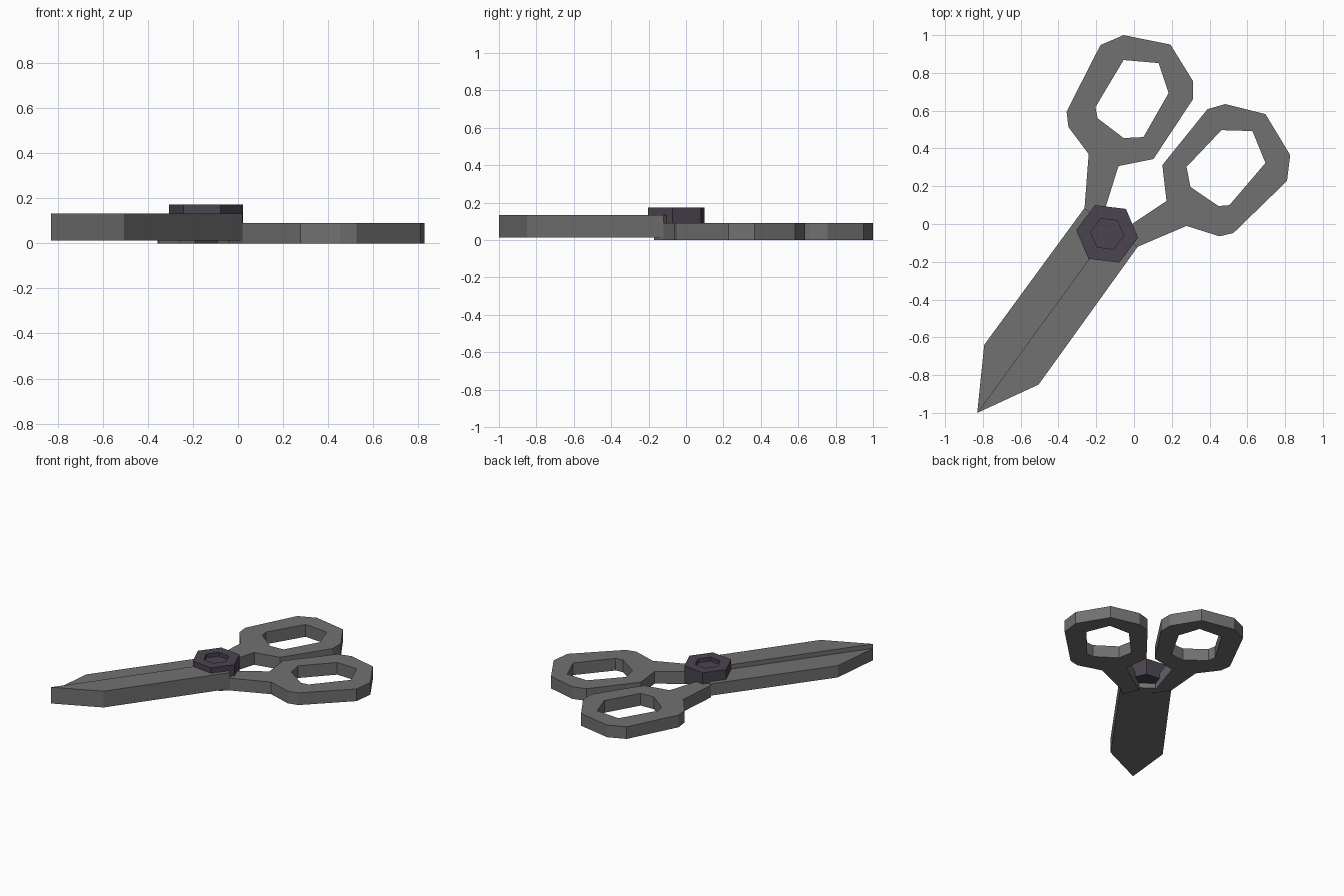
import bpy, bmesh, math

if "Cube" in bpy.data.objects:
    bpy.data.objects.remove(bpy.data.objects["Cube"])


def material(name, rgb):
    m = bpy.data.materials.new(name)
    m.diffuse_color = (*rgb, 1.0)
    m.use_nodes = True
    m.node_tree.nodes["Principled BSDF"].inputs["Base Color"].default_value = m.diffuse_color
    return m


steel = material("grey_steel", (0.165, 0.165, 0.165))
dark = material("dark_purple_metal", (0.068, 0.057, 0.078))


def plate(name, loops, z0, z1, mat):
    """Flat plate from an outline plus optional hole outlines."""
    curve = bpy.data.curves.new(name + "_profile", 'CURVE')
    curve.dimensions = '2D'
    curve.fill_mode = 'BOTH'
    curve.extrude = (z1 - z0) / 2
    for pts in loops:
        s = curve.splines.new('POLY')
        s.points.add(len(pts) - 1)
        for p, (x, y) in zip(s.points, pts):
            p.co = (x, y, 0, 1)
        s.use_cyclic_u = True
    tmp = bpy.data.objects.new(name + "_tmp", curve)
    bpy.context.collection.objects.link(tmp)
    bpy.context.view_layer.update()
    mesh = bpy.data.meshes.new_from_object(
        tmp.evaluated_get(bpy.context.evaluated_depsgraph_get()))
    bpy.data.objects.remove(tmp)
    bpy.data.curves.remove(curve)
    bm = bmesh.new()
    bm.from_mesh(mesh)
    bmesh.ops.remove_doubles(bm, verts=bm.verts, dist=1e-4)
    bmesh.ops.translate(bm, verts=bm.verts, vec=(0, 0, (z0 + z1) / 2))
    bmesh.ops.recalc_face_normals(bm, faces=bm.faces)
    for f in bm.faces:
        f.smooth = False
    bm.to_mesh(mesh)
    bm.free()
    mesh.name = name
    mesh.materials.clear()
    mesh.materials.append(mat)
    ob = bpy.data.objects.new(name, mesh)
    bpy.context.collection.objects.link(ob)
    return ob


# finger loops with their necks
left_outline = [(-.262, .085), (-.24, .37), (-.347, .513), (-.357, .595),
                (-.178, .947), (-.055, 1.0), (.193, .95), (.312, .757),
                (.312, .66), (.103, .344), (-.082, .307), (-.15, .09),
                (-.19, -.03)]
left_hole = [(-.055, .868), (.13, .852), (.183, .693), (.05, .46),
             (-.055, .455), (-.193, .56), (-.204, .619)]
right_outline = [(-.04, -.17), (.02, -.12), (.278, -.01), (.452, -.065),
                 (.526, -.048), (.81, .228), (.827, .365), (.696, .582),
                 (.484, .635), (.389, .608), (.15, .312), (.172, .122),
                 (-.01, 0), (-.09, -.05)]
right_hole = [(.463, .497), (.627, .492), (.696, .323), (.505, .1),
              (.447, .095), (.299, .196), (.278, .302)]
plate("left_handle", [left_outline, left_hole], 0, .09, steel)
plate("right_handle", [right_outline, right_hole], 0, .09, steel)

# two blade halves, the right one standing slightly higher
tip, heel = (-.83, -1.0), (-.118, -.02)
plate("left_blade", [[tip, heel, (-.262, .085), (-.793, -.64)]], .013, .1, steel)
plate("right_blade", [[tip, (-.505, -.85), (.02, -.12), heel]], .013, .133, steel)


# hexagonal pivot screw with a recessed hexagonal socket
def hexagon(r):
    return [(-.142 + r * math.cos(math.radians(a)),
             -.052 + r * math.sin(math.radians(a))) for a in range(-7, 353, 60)]


bm = bmesh.new()
rings = [[bm.verts.new((x, y, z)) for x, y in hexagon(r)]
         for r, z in ((.165, .05), (.165, .173), (.088, .173), (.088, .145))]
for a, b in zip(rings, rings[1:]):
    for i in range(6):
        j = (i + 1) % 6
        bm.faces.new((a[i], a[j], b[j], b[i]))
bm.faces.new(rings[0][::-1])
bm.faces.new(rings[-1])
bmesh.ops.recalc_face_normals(bm, faces=bm.faces)
mesh = bpy.data.meshes.new("pivot_screw")
bm.to_mesh(mesh)
bm.free()
mesh.materials.append(dark)
bpy.context.collection.objects.link(bpy.data.objects.new("pivot_screw", mesh))
